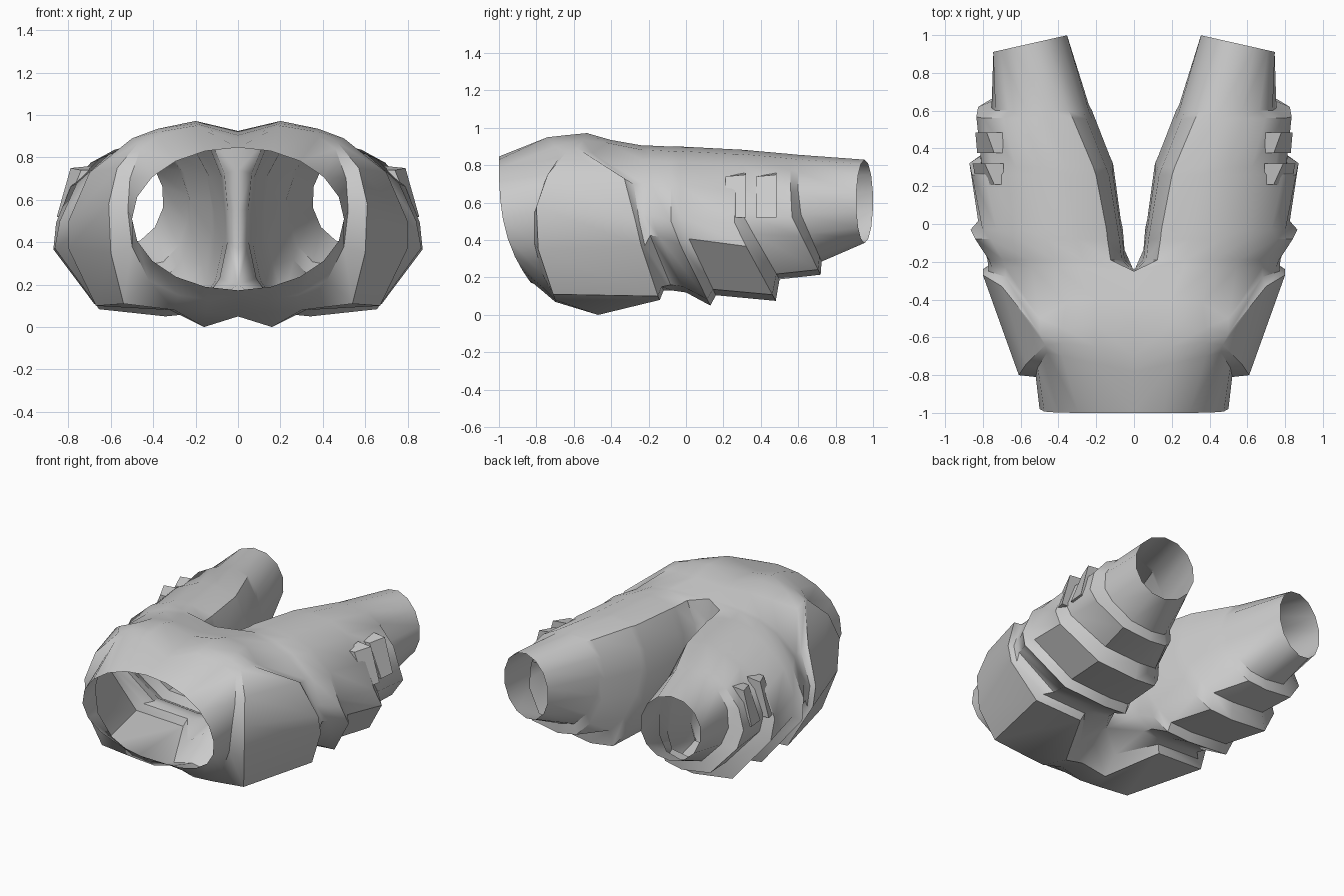
import bpy, bmesh
from math import sin, cos, pi, radians

if "Cube" in bpy.data.objects:
    bpy.data.objects.remove(bpy.data.objects["Cube"])

N_OUT = 11   # points from top centre round the outside to bottom centre
N_LEG = 14   # plus three points on the inside of the leg

# normalised leg section: u from inner to outer, v from bottom to top
LEG = [(.1, .96), (.3, 1), (.5, .97), (.68, .9), (.87, .74), (.97, .53), (1, .38),
       (.74, .04), (.35, 0), (.14, .02), (.05, .14), (0, .36), (0, .56), (.02, .77)]


def leg_ring(y, xi, xo, zb, zt, rnd, skew, slant=0):
    """Leg section blended toward an ellipse; folds lean back at the bottom."""
    ring = []
    for k, (u, v) in enumerate(LEG):
        a = radians(115) - 2 * pi * k / N_LEG
        u += rnd * (.5 + .5 * cos(a) - u)
        v += rnd * (.5 + .5 * sin(a) - v)
        ring.append((xi + (xo - xi) * u,
                     y + skew * max(0, .5 - v) + slant * u,
                     zb + (zt - zb) * v))
    return ring


def finish(name, bm):
    bmesh.ops.recalc_face_normals(bm, faces=bm.faces)
    me = bpy.data.meshes.new(name)
    bm.to_mesh(me)
    bm.free()
    ob = bpy.data.objects.new(name, me)
    bpy.context.collection.objects.link(ob)
    m = ob.modifiers.new("mirror", 'MIRROR')
    m.use_clip = True
    m.merge_threshold = .002
    bpy.ops.object.select_all(action='DESELECT')
    ob.select_set(True)
    bpy.context.view_layer.objects.active = ob
    bpy.ops.object.shade_smooth_by_angle(angle=radians(42))
    return ob


# waist opening
waist = []
for k in range(N_OUT):
    a = pi / 2 - pi * k / (N_OUT - 1)
    waist.append((max(0, .5 * cos(a)), -1 + .17 * ((1 - sin(a)) / 2) ** 3, .51 + .337 * sin(a)))

# end of waistband, hip panel start, hip panel rear edge, drop behind it
band = [(0, -.78, .885), (.2, -.74, .95), (.38, -.7, .9), (.46, -.68, .84), (.51, -.76, .7),
        (.52, -.81, .55), (.5, -.81, .38), (.42, -.77, .22), (.28, -.77, .15), (.14, -.77, .13), (0, -.78, .15)]
hip = [(0, -.7, .905), (.2, -.65, .96), (.38, -.63, .92), (.47, -.64, .87), (.57, -.74, .75),
       (.61, -.8, .58), (.6, -.79, .35), (.54, -.71, .11), (.3, -.7, .08), (.15, -.7, .07), (0, -.7, .11)]
ridge = [(0, -.5, .925), (.2, -.53, .972), (.38, -.55, .935), (.5, -.58, .89), (.7, -.33, .73),
         (.8, -.27, .5), (.8, -.24, .37), (.67, -.15, .1), (.32, -.14, .08), (.16, -.47, 0), (0, -.5, .05)]
drop = [(0, -.4, .915), (.2, -.4, .935), (.36, -.42, .92), (.5, -.5, .865), (.68, -.28, .7),
        (.77, -.25, .5), (.77, -.22, .37), (.63, -.13, .15), (.3, -.12, .13), (.14, -.35, .1), (0, -.38, .12)]

# crotch ring closes onto the centre line
crotch = leg_ring(-.23, .04, .775, .13, .905, 0, .32)
crotch[0] = (0, -.25, .895)
crotch[10:] = [(0, -.27, .2), (0, -.25, .37), (0, -.24, .55), (0, -.25, .74)]

legs = [leg_ring(*r) for r in (
    (-.19, .05, .79, .12, .905, 0, .38),
    (-.08, .06, .865, .05, .9, 0, .42),      # first fold
    (-.03, .07, .825, .105, .9, 0, .38),
    (.26, .11, .88, .075, .885, .1, .44),    # second fold
    (.30, .125, .825, .19, .883, .15, .40),
    (.56, .22, .85, .215, .86, .35, .32),    # third fold
    (.60, .235, .765, .285, .856, .6, .25),
    (1.0, .35, .75, .385, .83, 1, 0, -.09))]  # leg opening

bm = bmesh.new()
rings = [[bm.verts.new(p) for p in r] for r in [waist, band, hip, ridge, drop, crotch] + legs]
for i, (a, b) in enumerate(zip(rings, rings[1:])):
    closed = len(a) == N_LEG
    for k in range(N_LEG if closed else N_OUT - 1):
        j = (k + 1) % len(a)
        bm.faces.new((a[k], a[j], b[j], b[k]))
finish("trousers", bm)

# small raised creases on the outside of each leg
for n, y in enumerate((.21, .375)):
    bm = bmesh.new()
    low = [(.69, .74), (.74, .74), (.83, .52), (.77, .52)]
    high = [(.69, .76), (.79 - .01 * n, .75), (.855 - .015 * n, .52), (.77, .52)]
    a = [bm.verts.new((x, y, z)) for x, z in low]
    b = [bm.verts.new((x, y + .11, z)) for x, z in high]
    bm.faces.new(a)
    bm.faces.new(b)
    for k in range(4):
        j = (k + 1) % 4
        bm.faces.new((a[k], a[j], b[j], b[k]))
    finish("leg_crease_%d" % (n + 1), bm)
